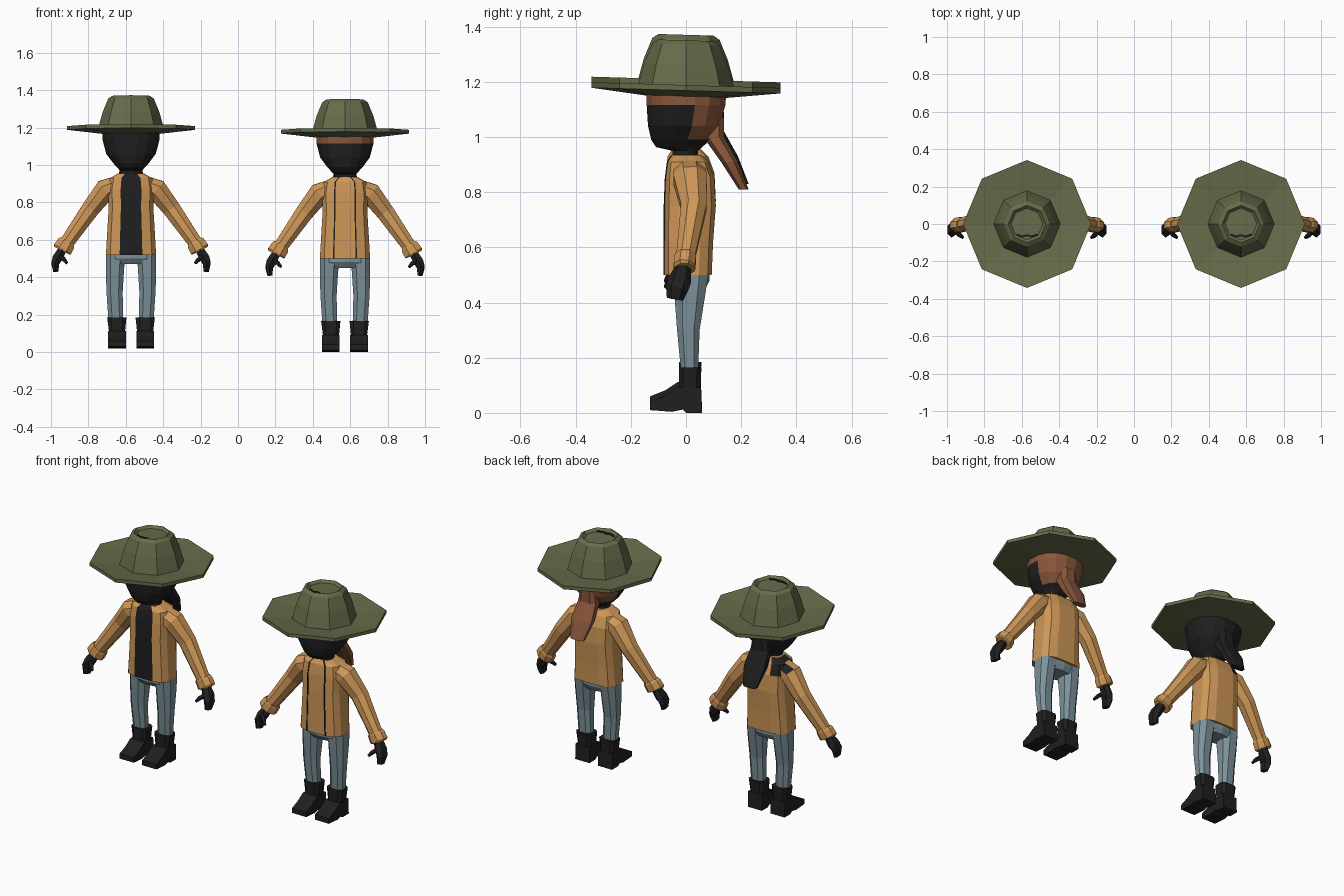
import bpy, bmesh, math
from mathutils import Vector

if "Cube" in bpy.data.objects:
    bpy.data.objects.remove(bpy.data.objects["Cube"])


def material(name, r, g, b):
    m = bpy.data.materials.new(name)
    m.diffuse_color = (r, g, b, 1)
    m.use_nodes = True
    m.node_tree.nodes["Principled BSDF"].inputs["Base Color"].default_value = m.diffuse_color
    return m


OLIVE = material("olive felt", 0.137, 0.148, 0.068)
TAN = material("tan jacket", 0.62, 0.31, 0.096)
DENIM = material("blue denim", 0.20, 0.285, 0.32)
BLACK = material("black", 0.014, 0.014, 0.014)
BROWN = material("brown hair", 0.25, 0.095, 0.045)


def finish(name, bm, mats, loc, rule=None):
    bmesh.ops.recalc_face_normals(bm, faces=bm.faces)
    if rule:
        for f in bm.faces:
            f.normal_update()
            f.material_index = rule(f.calc_center_median(), f.normal)
    me = bpy.data.meshes.new(name)
    bm.to_mesh(me)
    bm.free()
    for m in mats:
        me.materials.append(m)
    ob = bpy.data.objects.new(name, me)
    ob.location = loc
    bpy.context.collection.objects.link(ob)
    return ob


def ring_points(center, u, v, ru, rv, n, e, turn):
    pts = []
    for k in range(n):
        a = 2 * math.pi * (k + turn) / n
        c, s = math.cos(a), math.sin(a)
        pts.append(center + u * math.copysign(abs(c) ** e, c) * ru
                   + v * math.copysign(abs(s) ** e, s) * rv)
    return pts


def loft(name, path, mats, loc, n=8, e=1.0, turn=0.5, flat=True, rule=None, tilt=0):
    """Skin rings (x, y, z, radius_u, radius_v); flat rings stay horizontal."""
    bm = bmesh.new()
    cs = [Vector(p[:3]) for p in path]
    rings = []
    for i, p in enumerate(path):
        u, v = Vector((1, 0, 0)), Vector((0, 1, 0))
        if not flat:
            t = (cs[min(i + 1, len(cs) - 1)] - cs[max(i - 1, 0)]).normalized()
            v = (v - t * v.dot(t)).normalized()
            u = v.cross(t)
        pts = ring_points(cs[i], u, v, p[3], p[4], n, e, turn)
        rings.append([bm.verts.new((q.x, q.y, q.z - tilt * q.y)) for q in pts])
    for a, b in zip(rings, rings[1:]):
        for k in range(n):
            j = (k + 1) % n
            bm.faces.new((a[k], a[j], b[j], b[k]))
    bm.faces.new(rings[0])
    bm.faces.new(rings[-1])
    return finish(name, bm, mats, loc, rule)


def span(x, y0, y1, z, rx):
    """Ring given by its front and back y."""
    return (x, (y0 + y1) / 2, z, rx, (y1 - y0) / 2)


def extrude_side(name, profile, x0, x1, mats, loc):
    bm = bmesh.new()
    a = [bm.verts.new((x0, y, z)) for y, z in profile]
    b = [bm.verts.new((x1, y, z)) for y, z in profile]
    for k in range(len(a)):
        j = (k + 1) % len(a)
        bm.faces.new((a[k], a[j], b[j], b[k]))
    bm.faces.new(a)
    bm.faces.new(b)
    return finish(name, bm, mats, loc)


def figure(tag, cx, cz, hair, is_open):
    loc = (cx, 0, cz)

    # hat: wide upturned brim, tapered crown with a dent
    profile = [(.14, 1.145), (.342, 1.168), (.342, 1.188), (.178, 1.168),
               (.152, 1.262), (.122, 1.335), (.10, 1.35), (.085, 1.335)]
    loft(tag + "hat", [(0, 0, z, r, r) for r, z in profile], [OLIVE], loc,
         turn=0, tilt=.03)
    # dark crease on top of the hat
    loft(tag + "hat_crease", [(x, y, 1.339, .003, .008) for x, y in
         [(-.055, -.055), (-.025, -.067), (0, -.06), (.025, -.067), (.058, -.055)]],
         [BLACK], loc, n=4, flat=False)

    # head and neck, with hair on the back and brow
    loft(tag + "head", [span(0, -.05, .04, .91, .058), span(0, -.05, .045, .95, .06),
         span(0, -.11, .06, .963, .072), span(0, -.128, .09, .99, .097),
         span(0, -.14, .125, 1.04, .135), span(0, -.145, .145, 1.115, .155),
         span(0, -.147, .15, 1.17, .156)], [BLACK, hair], loc, n=16, e=.92,
         rule=lambda c, nn: int(c.z > 1.115 or (c.y > .025 and c.z > .98)))
    # ponytail
    loft(tag + "ponytail", [span(0, .05, .14, 1.07, .05), span(0, .06, .14, 1.0, .06),
         span(0, .125, .19, .91, .07), span(0, .19, .228, .81, .045)],
         [hair], loc, n=8, e=.7)

    # jacket body; the open one shows a shirt and a dark shoulder patch
    def jacket_rule(c, nn):
        shirt = abs(c.x) < .03 and c.y < -.035 and nn.z > -.8
        patch = c.x < -.04 and c.y > 0 and c.z > .875 and nn.z < .98
        return int(is_open and (shirt or patch))
    body = [(-.08, .095, .50, .137), (-.08, .10, .62, .13), (-.08, .11, .75, .122),
            (-.076, .105, .85, .125), (-.068, .082, .91, .115), (-.052, .055, .935, .07)]
    rings = [span(0, *b) for b in body]
    loft(tag + "jacket", rings, [TAN, BLACK], loc, n=12, e=.6, rule=jacket_rule)

    # hips
    loft(tag + "hips", [span(0, -.04, .07, .45, .08), span(0, -.06, .085, .48, .125),
         span(0, -.06, .085, .53, .125)], [DENIM], loc, n=10, e=.8)

    for s, side in ((-1, "left_"), (1, "right_")):
        # jacket front seam
        if not is_open:
            seam = []
            for r in rings:
                p = ring_points(Vector(r[:3]), Vector((1, 0, 0)), Vector((0, 1, 0)),
                                r[3], r[4], 12, .6, .5)[9 if s > 0 else 8]
                seam.append((p.x, p.y, p.z, .005, .004))
            loft(tag + side + "seam", seam, [BLACK], loc, n=4, flat=True)

        # sleeve
        def sleeve_rule(c, nn):
            return int(is_open and s < 0 and c.z > .85 and nn.z > .2 and nn.y > .2)
        loft(tag + side + "sleeve", [(s * .08, .012, .872, .052, .06),
             (s * .135, .015, .85, .062, .066), (s * .217, .028, .745, .052, .05),
             (s * .35, -.003, .555, .04, .036)], [TAN, BLACK], loc, n=8, flat=False,
             rule=sleeve_rule)
        # cuff
        loft(tag + side + "cuff", [(s * .34, -.002, .572, .046, .038),
             (s * .346, -.002, .562, .053, .042), (s * .367, -.006, .528, .056, .042),
             (s * .37, -.006, .522, .048, .036)], [TAN], loc, n=8, flat=False)
        # hand and thumb
        loft(tag + side + "hand", [(s * .365, -.01, .53, .026, .028),
             (s * .393, -.022, .483, .03, .042), (s * .405, -.032, .455, .024, .042),
             (s * .402, -.04, .412, .016, .03)], [BLACK], loc, n=6, flat=False)
        loft(tag + side + "thumb", [(s * .385, -.035, .495, .014, .016),
             (s * .36, -.06, .475, .013, .014), (s * .343, -.073, .455, .008, .009)],
             [BLACK], loc, n=5, flat=False)

        # trouser leg
        loft(tag + side + "leg", [span(s * .083, -.05, .085, .50, .055),
             span(s * .086, -.045, .072, .42, .052), span(s * .088, -.035, .052, .30, .046),
             span(s * .08, -.018, .045, .13, .042)], [DENIM], loc, n=8, e=.8)
        # boot shaft
        loft(tag + side + "boot_shaft", [span(s * .075, -.03, .056, .06, .045),
             span(s * .075, -.027, .054, .09, .045), span(s * .076, -.028, .058, .165, .054)],
             [BLACK], loc, n=8, e=.55)
        # boot foot with a small heel
        foot = [(.058, 0), (0, 0), (-.012, .012), (-.05, .004), (-.13, .01), (-.13, .04),
                (-.075, .062), (-.03, .092), (.054, .092)]
        extrude_side(tag + side + "boot_foot", foot, s * .028, s * .122, [BLACK], loc)


figure("open_jacket_", -.572, .02, BLACK, True)
figure("closed_jacket_", .572, 0, BROWN, False)
